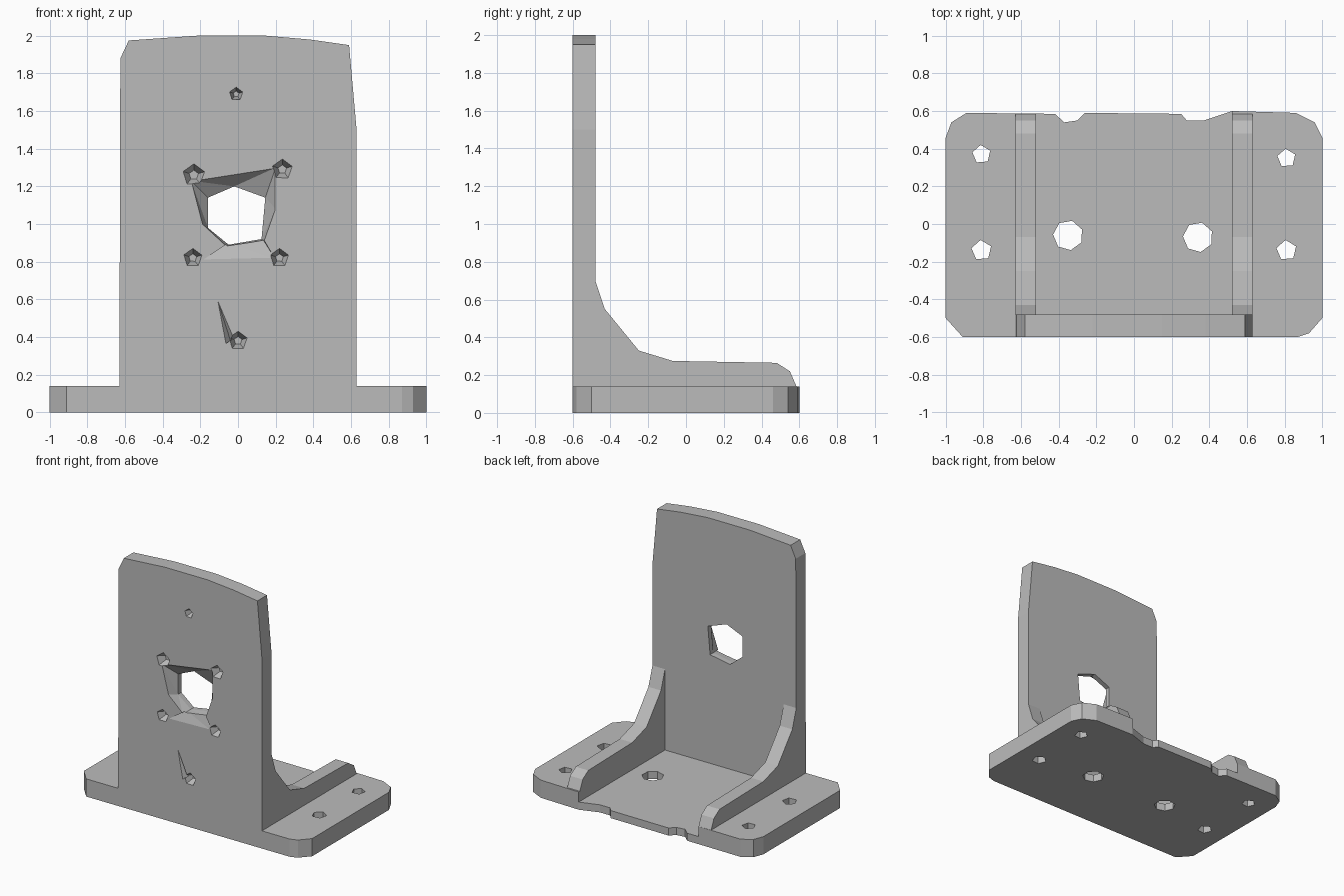
import bpy
import bmesh
from math import cos, sin, tau

cube = bpy.data.objects.get("Cube")
if cube:
    bpy.data.objects.remove(cube, do_unlink=True)

# One plain grey for the whole bracket
grey = bpy.data.materials.new("plain grey")
grey.use_nodes = True
grey.diffuse_color = (0.5, 0.5, 0.5, 1)
grey.node_tree.nodes["Principled BSDF"].inputs["Base Color"].default_value = (0.5, 0.5, 0.5, 1)


def finish(name, bm):
    bmesh.ops.recalc_face_normals(bm, faces=bm.faces)
    mesh = bpy.data.meshes.new(name)
    bm.to_mesh(mesh)
    bm.free()
    mesh.materials.append(grey)
    obj = bpy.data.objects.new(name, mesh)
    bpy.context.collection.objects.link(obj)
    return obj


def prism(name, outline, low, high, place):
    """Extrude a 2D outline between two depths; place maps (u, v, depth) to xyz."""
    bm = bmesh.new()
    loops = [[bm.verts.new(place(u, v, d)) for u, v in outline] for d in (low, high)]
    for loop in loops:
        bm.faces.new(loop)
    n = len(outline)
    for i in range(n):
        j = (i + 1) % n
        bm.faces.new((loops[0][i], loops[0][j], loops[1][j], loops[1][i]))
    return finish(name, bm)


def hull(name, points):
    bm = bmesh.new()
    verts = [bm.verts.new(p) for p in points]
    result = bmesh.ops.convex_hull(bm, input=verts)
    loose = set(result["geom_interior"] + result["geom_unused"])
    bmesh.ops.delete(bm, geom=[v for v in loose if isinstance(v, bmesh.types.BMVert)], context="VERTS")
    return finish(name, bm)


def cut(target, cutter):
    cutter.hide_render = True
    mod = target.modifiers.new("cut", "BOOLEAN")
    mod.operation = "DIFFERENCE"
    mod.solver = "EXACT"
    mod.object = cutter
    bpy.context.view_layer.objects.active = target
    bpy.ops.object.modifier_apply(modifier=mod.name)
    bpy.data.objects.remove(cutter, do_unlink=True)


def ring(u, v, radius, sides, turn=0.0):
    return [(u + radius * cos(turn + tau * i / sides),
             v + radius * sin(turn + tau * i / sides)) for i in range(sides)]


def flat(u, v, d):
    return (u, v, d)


def upright(u, v, d):
    return (u, d, v)


def sideways(u, v, d):
    return (d, u, v)


FRONT, INNER, TOP, FLOOR = -0.6, -0.48, 0.14, 0.06

# Base plate with clipped corners and a slightly notched rear edge
base_outline = [
    (-1, 0.46), (-0.97, 0.54), (-0.89, 0.59), (-0.42, 0.585), (-0.37, 0.54),
    (-0.3, 0.55), (-0.26, 0.59), (0.25, 0.585), (0.28, 0.55), (0.37, 0.55),
    (0.52, 0.6), (0.86, 0.59), (0.96, 0.54), (1, 0.46), (1, -0.5),
    (0.93, -0.58), (0.87, FRONT), (-0.91, FRONT), (-1, -0.5)]
base = prism("base_plate", base_outline, 0, TOP, flat)

# Sunken floor between the ribs
recess = [(-0.52, INNER), (0.52, INNER), (0.52, 0.8), (-0.52, 0.8)]
cut(base, prism("recess_cutter", recess, FLOOR, 0.3, flat))

# Mounting holes through the floor and the side wings
for x, y, radius, sides in [(-0.35, -0.06, 0.08, 7), (0.34, -0.07, 0.08, 7),
                            (-0.81, 0.37, 0.05, 5), (-0.81, -0.14, 0.055, 5),
                            (0.81, 0.35, 0.05, 5), (0.81, -0.14, 0.055, 5)]:
    cut(base, prism("hole_cutter", ring(x, y, radius, sides, 0.4), -0.1, 0.3, flat))

# Upright plate with a gently arched top
plate_outline = [(-0.63, TOP), (0.63, TOP), (0.63, 1.5), (0.59, 1.95), (0.38, 1.98),
                 (0.15, 2), (-0.22, 2), (-0.58, 1.975), (-0.625, 1.88)]
plate = prism("upright_plate", plate_outline, FRONT, INNER, upright)

# Central opening, flared towards the front
opening = [(-0.02, 1.2), (0.145, 1.14), (0.125, 0.92), (-0.05, 0.89), (-0.16, 0.98), (-0.16, 1.14)]
cut(plate, prism("opening_cutter", opening, -0.7, -0.4, upright))
mouth = [(-0.25, 1.23), (0.2, 1.3), (0.2, 1.08), (0.14, 0.91), (-0.06, 0.88), (-0.19, 1.0)]
cut(plate, hull("flare_cutter", [(x, FRONT - 0.005, z) for x, z in mouth]
                + [(x, -0.52, z) for x, z in opening]))
sill = [(-0.2, 0.8), (0.2, 0.81), (0.13, 0.93), (-0.05, 0.9)]
cut(plate, hull("sill_cutter", [(x, FRONT - 0.004, z) for x, z in sill]
                + [(0.125, -0.57, 0.93), (-0.05, -0.57, 0.9)]))

# Shallow tapered screw pockets in the front
for x, z, radius in [(-0.235, 1.26, 0.065), (0.235, 1.29, 0.06), (-0.24, 0.82, 0.055),
                     (0.22, 0.82, 0.055), (-0.01, 1.69, 0.04), (0, 0.38, 0.055)]:
    points = [(u, FRONT - 0.01, v) for u, v in ring(x, z, radius, 5, 0.3)]
    points += [(u, FRONT + 0.06, v) for u, v in ring(x, z, radius * 0.4, 5, 0.3)]
    cut(plate, hull("pocket_cutter", points))

# Thin crease running up from the lowest pocket
cut(plate, hull("crease_cutter", [(-0.11, FRONT - 0.002, 0.6), (-0.07, FRONT - 0.01, 0.36),
                                  (-0.02, FRONT - 0.01, 0.4), (-0.04, FRONT + 0.04, 0.38)]))

# Curved side ribs joining the plate to the base
rib_profile = [(INNER, TOP), (INNER, 0.7), (-0.43, 0.55), (-0.25, 0.33), (-0.07, 0.275),
               (0.48, 0.265), (0.55, 0.22), (0.585, TOP)]
for side, name in ((1, "left_rib"), (-1, "right_rib")):
    prism(name, rib_profile, side * 0.52, side * 0.63, sideways)
